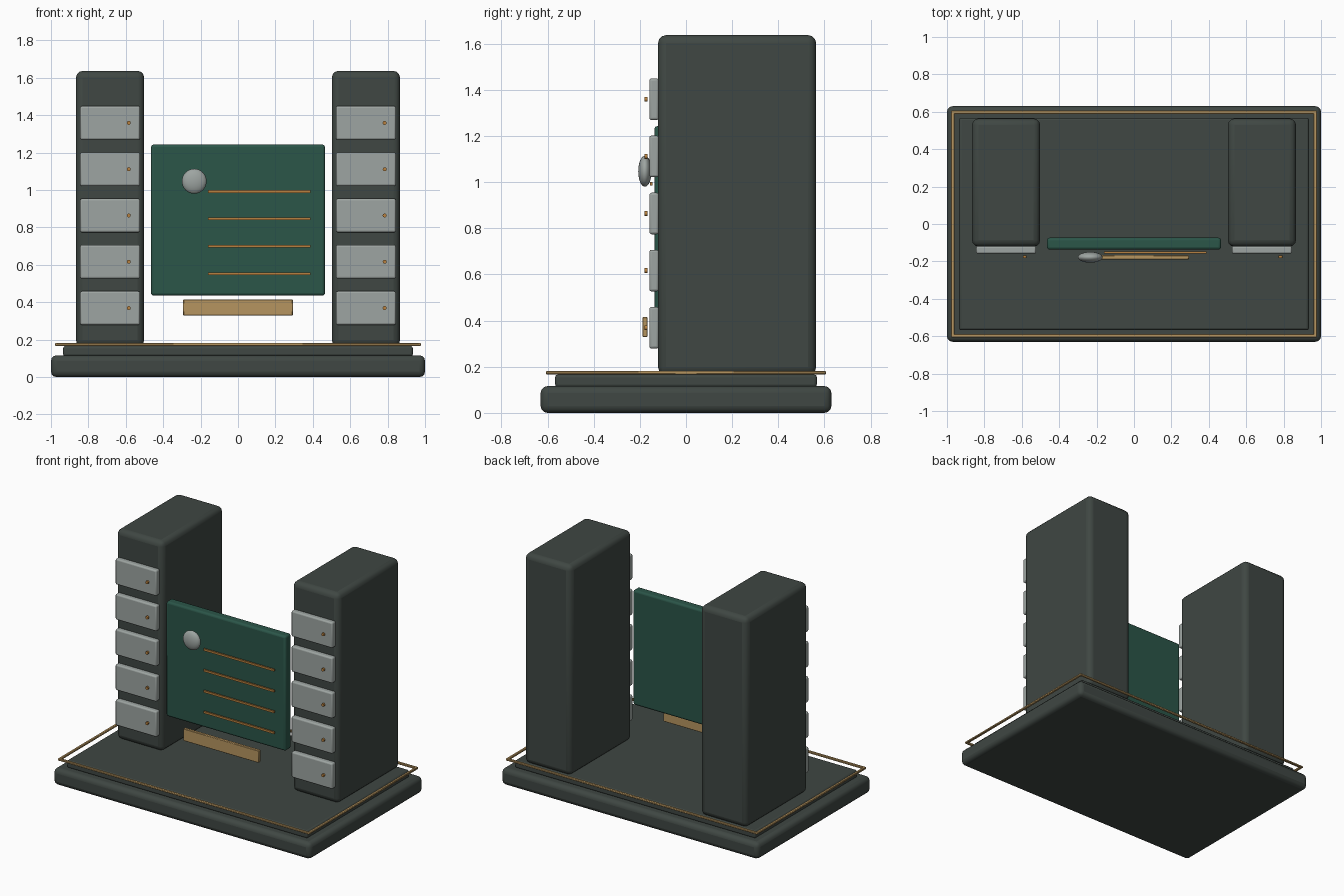
import bpy, math

if "Cube" in bpy.data.objects:
    bpy.data.objects.remove(bpy.data.objects["Cube"])


def material(name, rgb):
    m = bpy.data.materials.new(name)
    m.diffuse_color = (*rgb, 1)
    m.use_nodes = True
    m.node_tree.nodes["Principled BSDF"].inputs["Base Color"].default_value = m.diffuse_color
    return m


CHARCOAL = material("charcoal_green", (0.050, 0.063, 0.056))
GREEN = material("board_green", (0.024, 0.092, 0.066))
SILVER = material("silver_grey", (0.34, 0.375, 0.36))
BRASS = material("brass", (0.47, 0.30, 0.115))
AMBER = material("amber", (0.48, 0.22, 0.05))


def finish(ob, name, mat, angle=35):
    ob.name = name
    ob.data.name = name
    ob.data.materials.append(mat)
    bpy.ops.object.shade_smooth_by_angle(angle=math.radians(angle))
    return ob


def box(name, x, y, z, mat, bevel=0.0, segments=3):
    """Box from (min, max) ranges, with rounded edges."""
    centre = [(a + b) / 2 for a, b in (x, y, z)]
    bpy.ops.mesh.primitive_cube_add(size=1, location=centre)
    ob = bpy.context.object
    ob.scale = [b - a for a, b in (x, y, z)]
    bpy.ops.object.transform_apply(location=False, rotation=False, scale=True)
    if bevel:
        mod = ob.modifiers.new("rounded_edges", 'BEVEL')
        mod.width = bevel
        mod.segments = segments
    return finish(ob, name, mat)


# Stepped base
box("base", (-1, 1), (-0.63, 0.63), (0, 0.116), CHARCOAL, 0.03)
box("plinth", (-0.935, 0.935), (-0.567, 0.567), (0.112, 0.166), CHARCOAL, 0.012)

# Thin trim frame around the plinth
TX, TY, TW, TZ = 0.978, 0.607, 0.018, (0.167, 0.181)
for s, side in ((-1, "left"), (1, "right")):
    box("trim_" + side, sorted((s * TX, s * (TX - TW))), (-TY, TY), TZ, BRASS, 0.003, 1)
for s, side in ((-1, "front"), (1, "back")):
    box("trim_" + side, (-TX, TX), sorted((s * TY, s * (TY - TW))), TZ, BRASS, 0.003, 1)

# Two towers with five drawers each; the knobs all sit to the right
for s, side in ((-1, "left"), (1, "right")):
    cx = s * 0.684
    box(side + "_tower", (cx - 0.182, cx + 0.182), (-0.121, 0.564), (0.163, 1.637), CHARCOAL, 0.035)
    for i in range(5):
        cz = 0.369 + i * 0.2475
        box(f"{side}_drawer_{i + 1}", (cx - 0.16, cx + 0.16), (-0.159, -0.118),
            (cz - 0.09, cz + 0.09), SILVER, 0.01)
        bpy.ops.mesh.primitive_cylinder_add(vertices=16, radius=0.0105, depth=0.013,
                                            location=(cx + 0.1, -0.174, cz),
                                            rotation=(math.pi / 2, 0, 0))
        finish(bpy.context.object, f"{side}_knob_{i + 1}", AMBER)

# Hanging board with four raised lines
box("board", (-0.465, 0.465), (-0.137, -0.073), (0.436, 1.243), GREEN, 0.014)
for i in range(4):
    z = 0.553 + i * 0.1465
    box(f"board_line_{i + 1}", (-0.16, 0.388), (-0.157, -0.146), (z - 0.007, z + 0.007), AMBER)

# Flattened round boss on the board
bpy.ops.mesh.primitive_uv_sphere_add(segments=24, ring_count=16, radius=1,
                                     location=(-0.234, -0.178, 1.047))
bpy.context.object.scale = (0.066, 0.029, 0.067)
bpy.ops.object.transform_apply(location=False, rotation=False, scale=True)
finish(bpy.context.object, "round_boss", SILVER, 60)

# Plate below the board
box("name_plate", (-0.293, 0.293), (-0.189, -0.167), (0.329, 0.415), BRASS, 0.003, 1)
